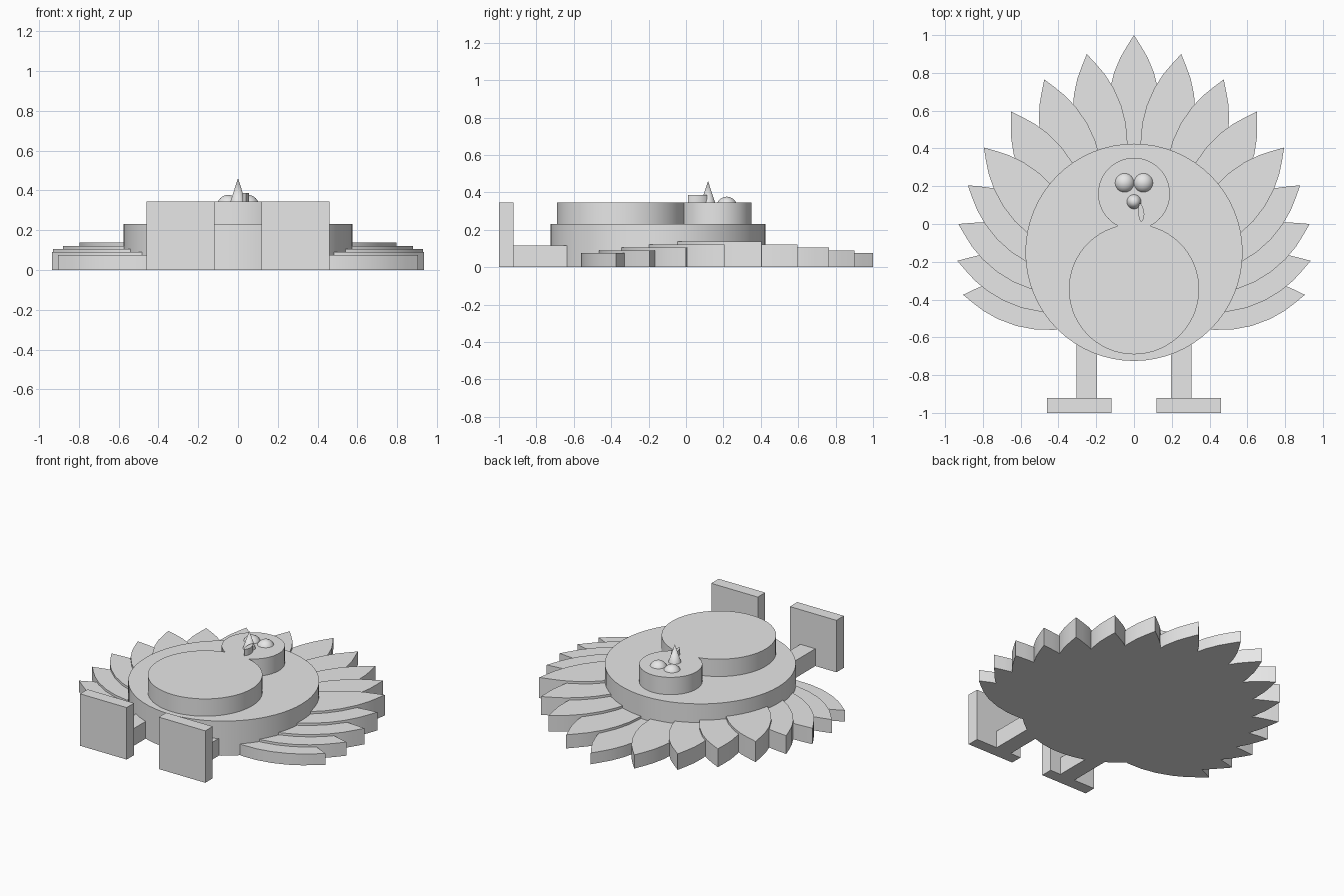
import bpy, bmesh
from math import sin, cos, pi, radians, acos
from mathutils import Vector

cube = bpy.data.objects.get("Cube")
if cube:
    bpy.data.objects.remove(cube, do_unlink=True)

grey = bpy.data.materials.new("light_grey")
grey.use_nodes = True
grey.diffuse_color = (0.8, 0.8, 0.8, 1)
grey.node_tree.nodes["Principled BSDF"].inputs["Base Color"].default_value = (0.8, 0.8, 0.8, 1)


def finish(name, bm):
    bmesh.ops.recalc_face_normals(bm, faces=bm.faces)
    mesh = bpy.data.meshes.new(name)
    bm.to_mesh(mesh)
    bm.free()
    mesh.materials.append(grey)
    obj = bpy.data.objects.new(name, mesh)
    bpy.context.collection.objects.link(obj)
    bpy.ops.object.select_all(action='DESELECT')
    obj.select_set(True)
    bpy.context.view_layer.objects.active = obj
    bpy.ops.object.shade_smooth_by_angle(angle=radians(30))
    return obj


def prism(name, outline, z0, z1):
    """Extrude a flat outline straight up."""
    bm = bmesh.new()
    face = bm.faces.new([bm.verts.new((x, y, z0)) for x, y in outline])
    top = bmesh.ops.extrude_face_region(bm, geom=[face], use_keep_orig=True)["geom"]
    bmesh.ops.translate(bm, vec=(0, 0, z1 - z0),
                        verts=[v for v in top if isinstance(v, bmesh.types.BMVert)])
    return finish(name, bm)


def arc(cy, r, a0, a1, n):
    return [(r * cos(a0 + (a1 - a0) * i / n), cy + r * sin(a0 + (a1 - a0) * i / n))
            for i in range(n + 1)]


def box(name, x0, x1, y0, y1, z1):
    return prism(name, [(x0, y0), (x1, y0), (x1, y1), (x0, y1)], 0, z1)


# Body disc
prism("body", arc(-0.15, 0.575, 0, 2 * pi, 64)[:-1], 0, 0.23)

# Belly and head share one outline: two arcs meeting at the neck
belly_y, belly_r, head_y, head_r = -0.345, 0.345, 0.16, 0.19
d = head_y - belly_y
b = acos((d * d + belly_r ** 2 - head_r ** 2) / (2 * d * belly_r))
h = acos((d * d + head_r ** 2 - belly_r ** 2) / (2 * d * head_r))
outline = arc(belly_y, belly_r, pi / 2 + b, 2.5 * pi - b, 56)
outline += arc(head_y, head_r, h - pi / 2, 1.5 * pi - h, 48)[1:-1]
prism("belly_and_head", outline, 0.2, 0.345)

# Tail feathers: one leaf outline fanned out, thickest halfway round each side
tips = [(0, 1), (0.25, 0.9), (0.475, 0.765), (0.65, 0.595), (0.795, 0.405),
        (0.88, 0.205), (0.93, 0), (0.935, -0.195), (0.905, -0.375)]
leaf = [(0.06, 0.038), (0.12, 0.073), (0.2, 0.106), (0.3, 0.13),
        (0.4, 0.137), (0.5, 0.127), (0.6, 0.095), (0.7, 0.045)]
profile = [(0, 0)] + leaf + [(0.77, 0)] + [(l, -w) for l, w in reversed(leaf)]


def feather(name, i, side):
    a = radians(10.4 * i)
    tip = Vector(tips[i])
    along, across = Vector((-sin(a), -cos(a))), Vector((cos(a), -sin(a)))
    points = [tip + along * l + across * w for l, w in profile]
    height = 0.137 - 0.0155 * abs(i - 4)
    prism(name, [(side * p.x, p.y) for p in points], 0, height)


feather("feather_centre", 0, 1)
for side, label in ((1, "left"), (-1, "right")):
    for i in range(1, len(tips)):
        feather(f"feather_{label}_{i}", i, side)

    # Legs and upright feet
    box(f"leg_{label}", side * 0.195, side * 0.305, -0.93, -0.55, 0.115)
    box(f"foot_{label}", side * 0.118, side * 0.46, -1, -0.922, 0.345)

    # Eyes, half sunk into the head
    bm = bmesh.new()
    bmesh.ops.create_uvsphere(bm, u_segments=32, v_segments=16, radius=0.055)
    bmesh.ops.translate(bm, verts=bm.verts, vec=(side * 0.05, 0.218, 0.322))
    finish(f"eye_{label}", bm)

# Beak
bm = bmesh.new()
bmesh.ops.create_cone(bm, cap_ends=True, segments=32, radius1=0.038, radius2=0, depth=0.115)
bmesh.ops.translate(bm, verts=bm.verts, vec=(0, 0.118, 0.4025))
finish("beak", bm)

# Wattle: a small teardrop beside the beak
drop = [(0.03, 0.113), (0.022, 0.085), (0.022, 0.055), (0.028, 0.025), (0.039, 0.01),
        (0.05, 0.025), (0.055, 0.05), (0.052, 0.075), (0.043, 0.098)]
prism("wattle", drop, 0.33, 0.387)
